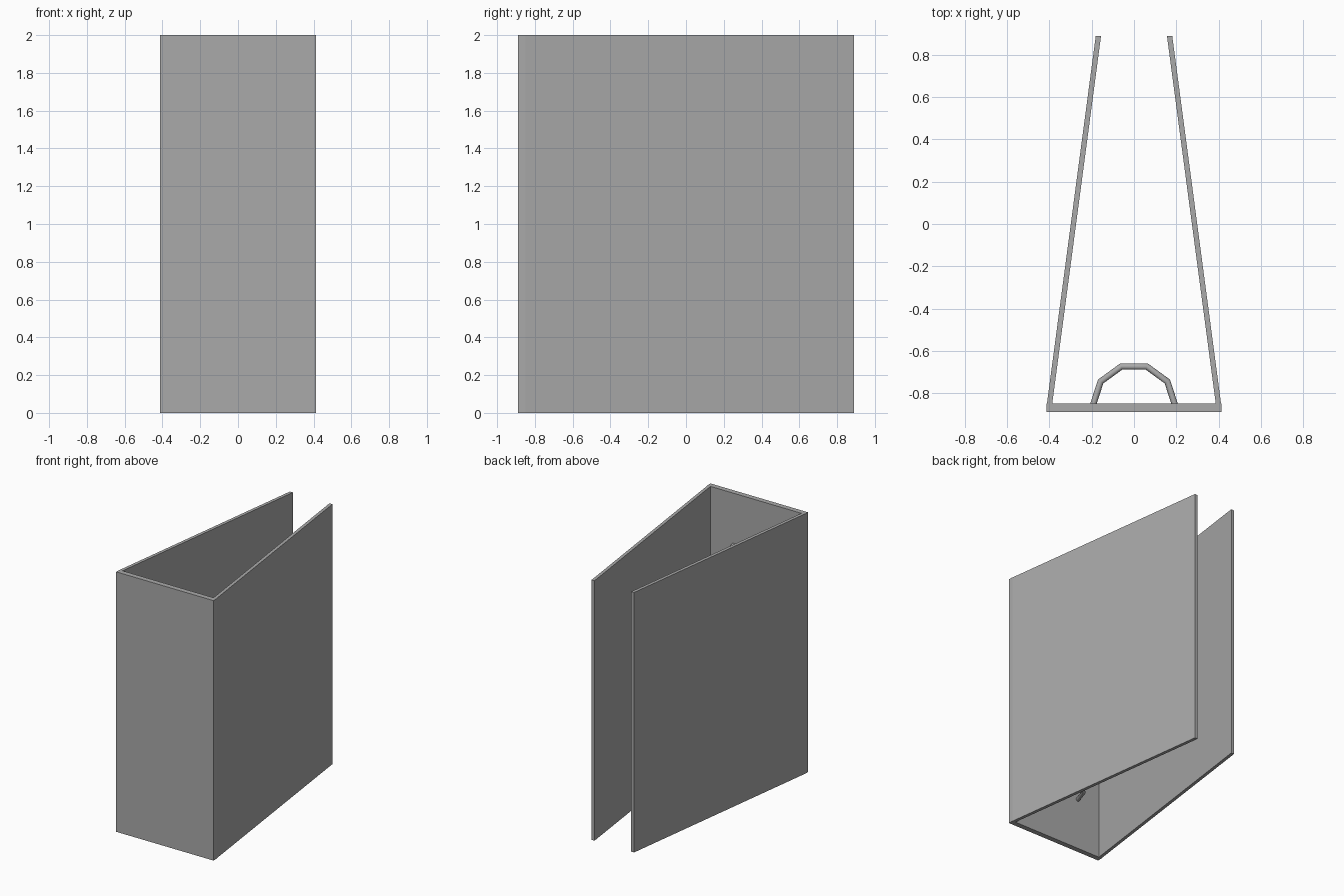
import bpy, bmesh, math
from mathutils import Matrix, Vector

cube = bpy.data.objects.get("Cube")
if cube:
    bpy.data.objects.remove(cube, do_unlink=True)

HEIGHT = 2.0
BACK = 0.89          # open end of the covers
SPINE_INNER = -0.85  # inside face of the spine

grey = bpy.data.materials.new("grey board")
grey.use_nodes = True
grey.diffuse_color = (0.4, 0.4, 0.4, 1)
grey.node_tree.nodes["Principled BSDF"].inputs["Base Color"].default_value = (0.4, 0.4, 0.4, 1)


def add_object(name, bm):
    bmesh.ops.recalc_face_normals(bm, faces=bm.faces)
    mesh = bpy.data.meshes.new(name)
    bm.to_mesh(mesh)
    bm.free()
    mesh.materials.append(grey)
    obj = bpy.data.objects.new(name, mesh)
    bpy.context.collection.objects.link(obj)
    return obj


def board(name, outline):
    """Upright board extruded from its plan outline."""
    bm = bmesh.new()
    face = bm.faces.new([bm.verts.new((x, y, 0)) for x, y in outline])
    top = bmesh.ops.extrude_face_region(bm, geom=[face])["geom"]
    bmesh.ops.translate(bm, vec=(0, 0, HEIGHT),
                        verts=[v for v in top if isinstance(v, bmesh.types.BMVert)])
    return add_object(name, bm)


def half_ring(name, z, radius=0.195, tube=0.0155):
    """Faceted half ring swept from one foot to the other."""
    bm = bmesh.new()
    centre = Vector((0, SPINE_INNER - 0.01, z))
    foot = Matrix.Translation(centre + Vector((radius, 0, 0))) @ Matrix.Rotation(math.pi / 2, 4, 'X')
    bmesh.ops.create_circle(bm, cap_ends=False, segments=12, radius=tube, matrix=foot)
    bmesh.ops.spin(bm, geom=bm.verts[:] + bm.edges[:], cent=centre, axis=(0, 0, 1),
                   angle=math.pi, steps=5)
    bmesh.ops.holes_fill(bm, edges=[e for e in bm.edges if e.is_boundary])
    return add_object(name, bm)


# Spine and the two tapering covers
board("spine", [(-0.414, -BACK), (0.414, -BACK), (0.414, SPINE_INNER), (-0.414, SPINE_INNER)])
for side, s in (("left", 1), ("right", -1)):
    board(side + "_cover", [(s * 0.412, SPINE_INNER), (s * 0.181, BACK),
                            (s * 0.156, BACK), (s * 0.387, SPINE_INNER)])

# Binding rings on the inside of the spine
rings = [half_ring(name + "_ring", z)
         for name, z in (("lower", 0.4), ("middle", 1.0), ("upper", 1.6))]

bpy.ops.object.select_all(action='DESELECT')
for ring in rings:
    ring.select_set(True)
bpy.context.view_layer.objects.active = rings[0]
bpy.ops.object.shade_smooth_by_angle(angle=math.radians(35))
